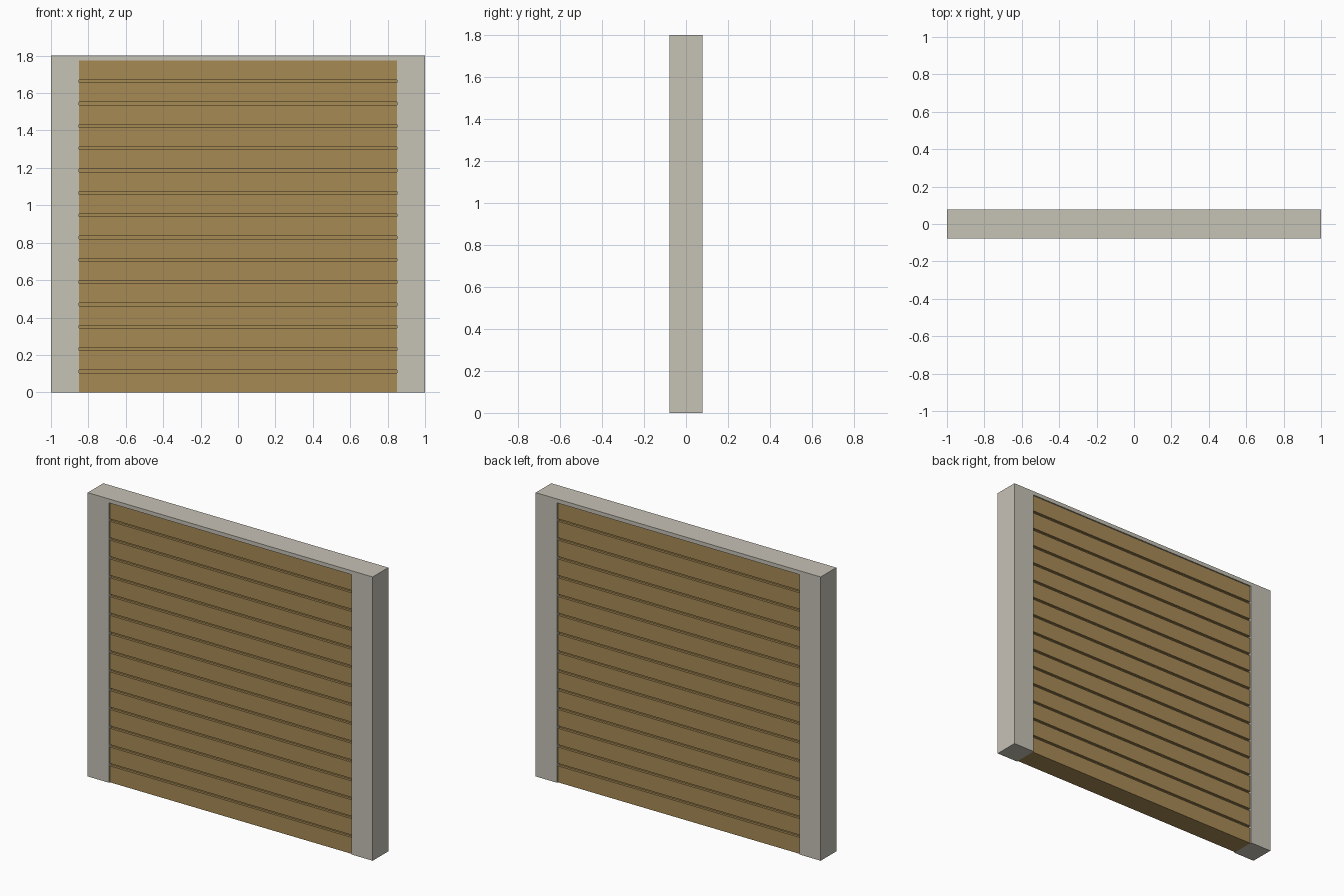
import bpy

if "Cube" in bpy.data.objects:
    bpy.data.objects.remove(bpy.data.objects["Cube"])

def material(name, rgb):
    m = bpy.data.materials.new(name)
    m.diffuse_color = (*rgb, 1.0)
    m.use_nodes = True
    m.node_tree.nodes["Principled BSDF"].inputs["Base Color"].default_value = m.diffuse_color
    return m

STONE = material("pale_stone", (0.565, 0.539, 0.468))
WOOD = material("warm_wood", (0.386, 0.255, 0.091))

def box(name, x, y, z, mat):
    """Box from (min, max) ranges on each axis."""
    bpy.ops.mesh.primitive_cube_add(size=1, location=[(a + b) / 2 for a, b in (x, y, z)])
    ob = bpy.context.object
    ob.name = name
    ob.scale = [b - a for a, b in (x, y, z)]
    bpy.ops.object.transform_apply(location=False, rotation=False, scale=True)
    ob.data.materials.append(mat)
    return ob

HALF_DEPTH, POST_IN, CAP_Z, TOP = 0.078, 0.85, 1.775, 1.80

# end posts
box("left_post", (-1, -POST_IN), (-HALF_DEPTH, HALF_DEPTH), (0, CAP_Z), STONE)
box("right_post", (POST_IN, 1), (-HALF_DEPTH, HALF_DEPTH), (0, CAP_Z), STONE)

# top cap
box("top_cap", (-1, 1), (-HALF_DEPTH, HALF_DEPTH), (CAP_Z, TOP), STONE)

# core seen at the bottom of the grooves
box("panel_core", (-POST_IN, POST_IN), (-0.055, 0.055), (0, CAP_Z), WOOD)

# horizontal boards on both faces, separated by narrow grooves
COUNT, GAP = 15, 0.015
pitch = (CAP_Z + GAP) / COUNT
for i in range(COUNT):
    z = i * pitch
    for side, y in (("front", (-0.07, -0.055)), ("back", (0.055, 0.07))):
        box(f"{side}_board_{i + 1}", (-POST_IN, POST_IN), y, (z, z + pitch - GAP), WOOD)
